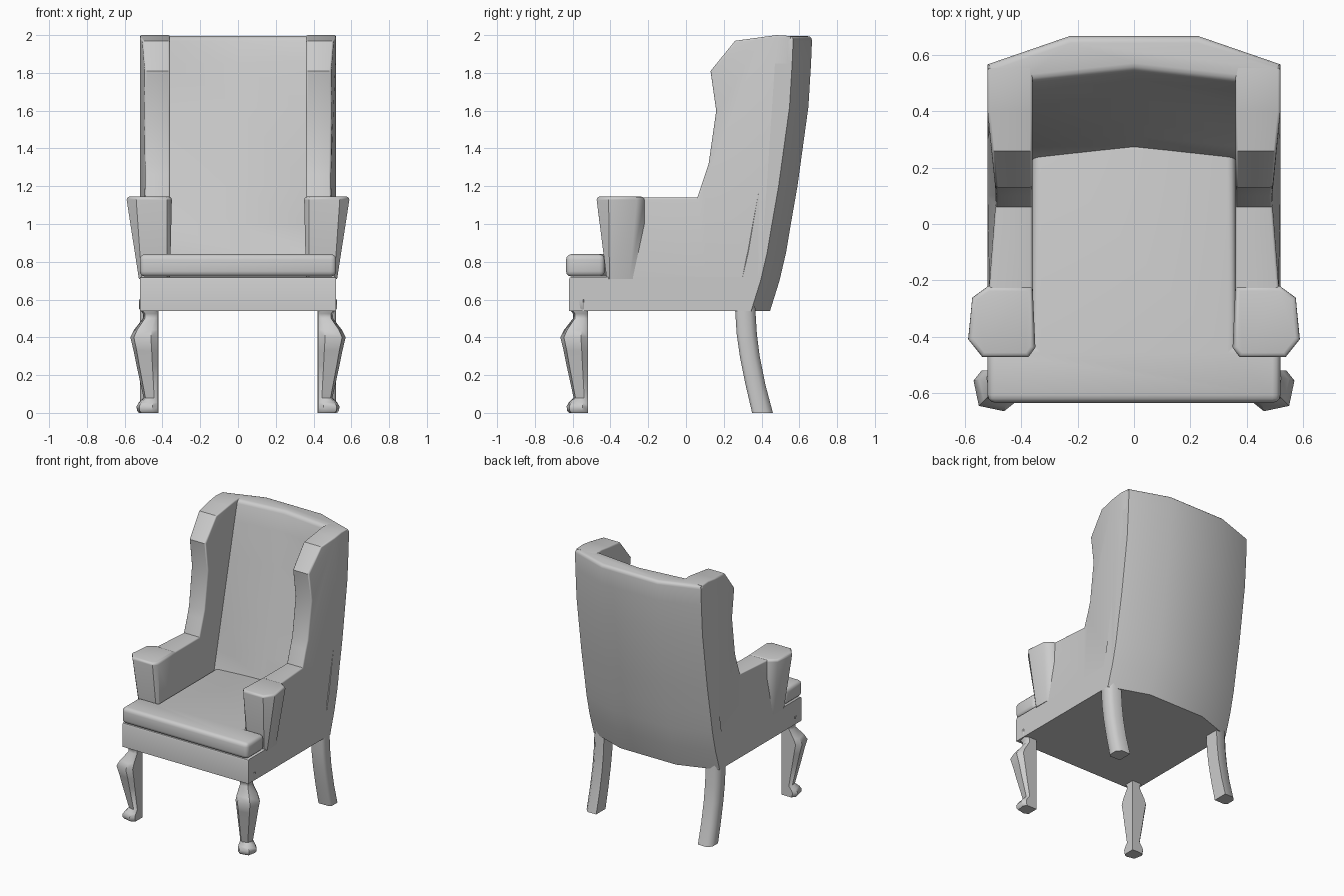
import bpy, bmesh, math
from mathutils import Vector

if "Cube" in bpy.data.objects:
    bpy.data.objects.remove(bpy.data.objects["Cube"])


def loft(rings):
    """Closed solid through rings of equally many 3D points."""
    bm = bmesh.new()
    vs = [[bm.verts.new(p) for p in r] for r in rings]
    n = len(vs[0])
    for a, b in zip(vs, vs[1:]):
        for i in range(n):
            j = (i + 1) % n
            bm.faces.new((a[i], a[j], b[j], b[i]))
    bm.faces.new(vs[0])
    bm.faces.new(vs[-1])
    bmesh.ops.recalc_face_normals(bm, faces=bm.faces)
    return bm


def prism(plan, z0, z1):
    return loft([[(x, y, z) for x, y in plan] for z in (z0, z1)])


def bevel(bm, test, width, segments=3):
    bm.normal_update()
    edges = [e for e in bm.edges if test(e)]
    bmesh.ops.bevel(bm, geom=edges, offset=width, segments=segments,
                    profile=0.5, affect='EDGES', clamp_overlap=True)


def finish(bm, name, mirror=False, angle=40):
    bmesh.ops.recalc_face_normals(bm, faces=bm.faces)
    me = bpy.data.meshes.new(name)
    bm.to_mesh(me)
    bm.free()
    ob = bpy.data.objects.new(name, me)
    bpy.context.collection.objects.link(ob)
    if mirror:
        m = ob.modifiers.new("mirror", 'MIRROR')
        m.use_mirror_merge = False
    bpy.ops.object.select_all(action='DESELECT')
    ob.select_set(True)
    bpy.context.view_layer.objects.active = ob
    bpy.ops.object.shade_smooth_by_angle(angle=math.radians(angle))
    return ob


def mid(e):
    return (e.verts[0].co + e.verts[1].co) / 2


# seat frame
bm = prism([(-.52, -.62), (.52, -.62), (.52, .34), (-.52, .34)], .54, .72)
bevel(bm, lambda e: mid(e).z > .71 and mid(e).y < -.6, .015, 2)
finish(bm, "seat_frame")

# T-shaped cushion
bm = prism([(-.52, -.635), (.52, -.635), (.52, -.43), (.36, -.43), (.36, .29),
            (-.36, .29), (-.36, -.43), (-.52, -.43)], .722, .84)
bevel(bm, lambda e: True, .028, 3)
finish(bm, "seat_cushion")

# back: curved outside, raked inside
BACK = [(.54, .445), (.7, .495), (.85, .53), (1.0, .555), (1.2, .59),
        (1.62, .648), (1.85, .662), (1.995, .668)]
rings = []
for z, c in BACK:
    i = .235 + (z - .84) * .235
    half = [(.23, c), (.52, c - .1), (.52, c - .2), (.365, i)]
    plan = half + [(0, i + .04)] + [(-x, y) for x, y in reversed(half)]
    rings.append([(x, y, z) for x, y in plan])
bm = loft(rings)
bevel(bm, lambda e: mid(e).z > 1.99, .025, 3)
finish(bm, "back", angle=35)

# wing and arm panel, pinched slightly at the waist
side = [(-.41, .56), (-.42, 1.14), (.06, 1.14), (.12, 1.32), (.16, 1.6),
        (.13, 1.81), (.26, 1.97), (.48, 2.0), (.555, 1.995), (.535, 1.62),
        (.475, 1.2), (.415, .85), (.34, .56)]
bm = loft([[(x, y, z) for y, z in side] for x in (.36, .52)])
for co, no in (((0, -.22, 0), (0, 1, 0)), ((0, .1, 0), (0, 1, 0)),
               ((0, .4, 0), (0, 1, 0)), ((0, 0, .72), (0, 0, 1))):
    bmesh.ops.bisect_plane(bm, geom=bm.verts[:] + bm.edges[:] + bm.faces[:],
                           plane_co=co, plane_no=no)
for v in bm.verts:
    if v.co.x > .5:
        y = v.co.y
        pinch = (.4 - y) / .3 if y > .1 else (y + .3) / .4
        v.co.x -= .03 * max(0, min(1, pinch)) * max(0, min(1, (v.co.z - .72) / .4))


def rim(e):
    if len(e.link_faces) != 2 or mid(e).z < 1.1 or mid(e).y < -.4:
        return False
    return sorted(abs(f.normal.x) > .7 for f in e.link_faces) == [False, True]


bevel(bm, rim, .035, 3)
finish(bm, "wing_and_arm", mirror=True)

# flared arm fronts
top = [(.35, -.44), (.375, -.475), (.54, -.475), (.592, -.41), (.577, -.26),
       (.52, -.22), (.36, -.22)]
low = [(.36, -.41), (.375, -.42), (.51, -.42), (.525, -.405), (.523, -.3),
       (.51, -.22), (.365, -.22)]
bm = loft([[(x, y, .71) for x, y in low], [(x, y, 1.145) for x, y in top]])
bevel(bm, lambda e: mid(e).z > 1.14, .018, 3)
finish(bm, "arm_front", mirror=True)

# front cabriole legs: corner-facing section scaled by height
SECTION = [(0, 0), (.8, 0), (1, .25), (.87, .87), (.25, 1), (0, .8)]
LEG = [(0, .1), (.012, .11), (.035, .112), (.055, .1), (.08, .075), (.25, .112),
       (.33, .128), (.40, .145), (.44, .125), (.50, .078), (.525, .078),
       (.55, .098), (.6, .1)]
bm = loft([[(.425 + u * s, -.52 - v * s, z) for u, v in SECTION] for z, s in LEG])
finish(bm, "front_leg", mirror=True, angle=45)

# raked back legs
rings = []
for z, y0, y1 in ((0, .35, .46), (.15, .315, .42), (.3, .285, .39),
                  (.42, .268, .375), (.58, .258, .365)):
    rings.append([(x, y, z) for x, y in ((.42, y0), (.505, y0), (.52, y0 + .015),
                                         (.52, y1 - .03), (.49, y1), (.42, y1))])
finish(loft(rings), "back_leg", mirror=True, angle=50)
